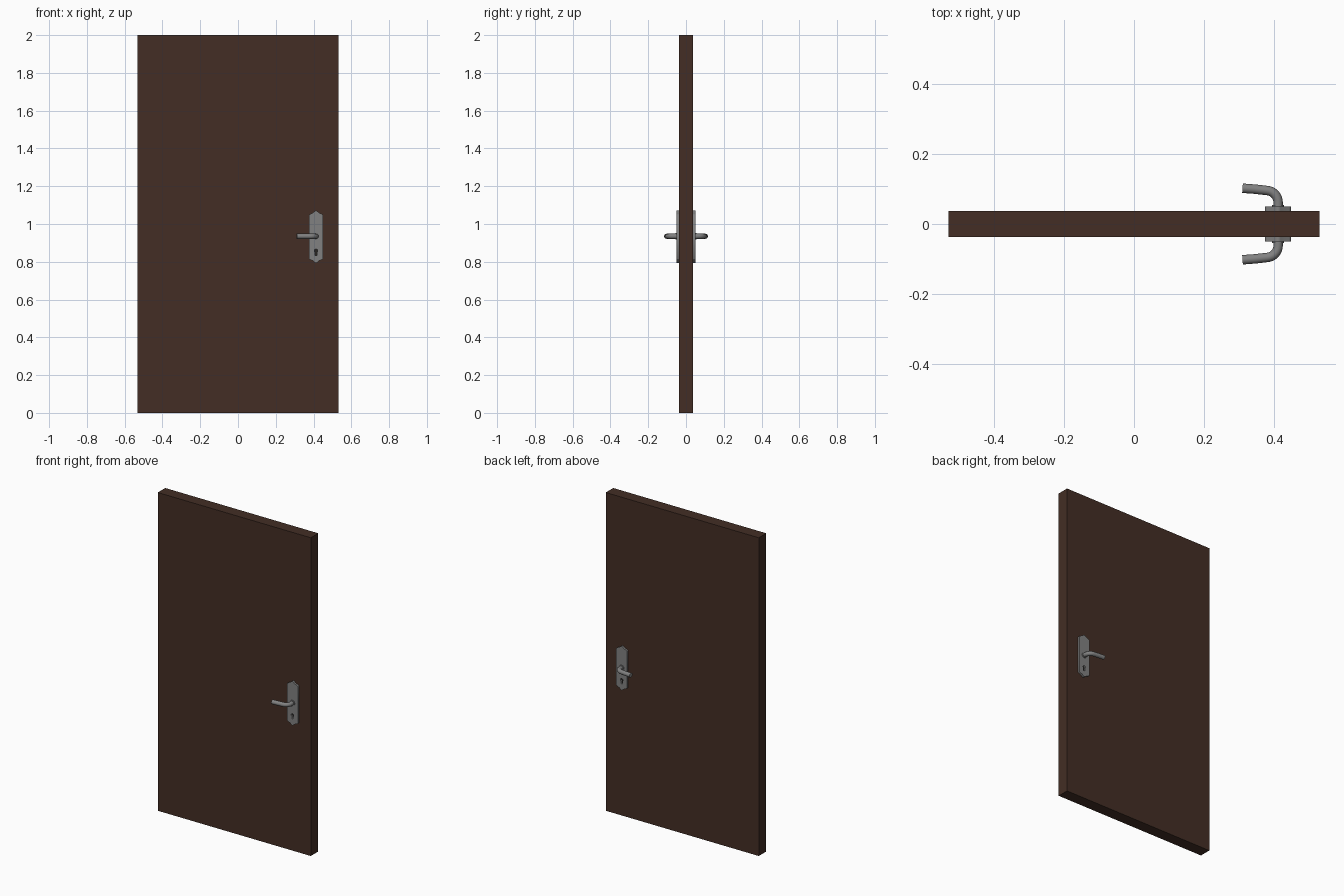
import bpy, math
from mathutils import Matrix

if "Cube" in bpy.data.objects:
    bpy.data.objects.remove(bpy.data.objects["Cube"])


def mat(name, col):
    m = bpy.data.materials.new(name)
    m.diffuse_color = (*col, 1)
    m.use_nodes = True
    m.node_tree.nodes["Principled BSDF"].inputs["Base Color"].default_value = m.diffuse_color
    return m


BROWN = mat("dark brown wood", (0.056, 0.027, 0.018))
STEEL = mat("grey steel", (0.22, 0.22, 0.22))
DARK = mat("dark keyhole", (0.02, 0.018, 0.016))
X, Z = 0.413, 0.935          # handle axis
FACE = 0.037                 # half thickness of the door


def box(name, size, loc, m):
    bpy.ops.mesh.primitive_cube_add(size=1, location=loc)
    o = bpy.context.object
    o.name = name
    o.scale = size
    bpy.ops.object.transform_apply(location=False, rotation=False, scale=True)
    o.data.materials.append(m)
    return o


def curve_mesh(name, splines, m, cyclic, **props):
    """Turn poly splines into a mesh: filled outline or round tube."""
    cu = bpy.data.curves.new(name, 'CURVE')
    for k, v in props.items():
        setattr(cu, k, v)
    for pts in splines:
        s = cu.splines.new('POLY')
        s.points.add(len(pts) - 1)
        for p, c in zip(s.points, pts):
            p.co = (*c, 1)
        s.use_cyclic_u = cyclic
    o = bpy.data.objects.new(name, cu)
    bpy.context.collection.objects.link(o)
    bpy.ops.object.select_all(action='DESELECT')
    o.select_set(True)
    bpy.context.view_layer.objects.active = o
    bpy.ops.object.convert(target='MESH')
    o = bpy.context.object
    o.name = name
    o.data.materials.clear()
    o.data.materials.append(m)
    return o


# door slab
box("door_slab", (1.064, 2 * FACE, 2), (0, 0, 1), BROWN)

# escutcheon outline: right half mirrored, stepped ogee points top and bottom
cz = 0.932
quarter = [(0.0375, 0.116), (0.031, 0.121), (0.016, 0.127), (0.007, 0.135)]
outline = quarter + [(0, 0.139)] + [(-x, z) for x, z in quarter[::-1]]
outline += [(x, -z) for x, z in outline[::-1]]
outline = [(x, z, 0) for x, z in outline]

# keyhole outline: round top with a slot below
kz = 0.858 - cz
hole = [(0.009 * math.sin(a), kz + 0.009 * math.cos(a), 0)
        for a in [math.radians(-150 + 300 * i / 14) for i in range(15)]]
hole += [(0.0045, kz - 0.024, 0), (-0.0045, kz - 0.024, 0)]

# lever path: out of the plate, round the elbow, along the grip
path = [(X, 0.04, Z), (X, 0.062, Z)]
for i in range(1, 9):
    a = math.radians(86 * i / 8)
    path.append((X - 0.034 * (1 - math.cos(a)), 0.062 + 0.034 * math.sin(a), Z))
path += [(0.345, 0.1, Z), (0.311, 0.1025, Z)]

for side, s in (("front", -1), ("back", 1)):
    plate = curve_mesh(side + "_plate", [outline, hole], STEEL, True,
                       dimensions='2D', fill_mode='BOTH', extrude=0.006)
    plate.data.transform(Matrix.Rotation(math.pi / 2, 4, 'X'))
    plate.location = (X, s * (FACE + 0.0065), cz)
    box(side + "_keyhole_back", (0.022, 0.002, 0.04),
        (X, s * (FACE + 0.001), cz + kz - 0.008), DARK)
    lever = curve_mesh(side + "_lever", [[(x, s * y, z) for x, y, z in path]],
                       STEEL, False, dimensions='3D', fill_mode='FULL',
                       bevel_depth=0.0135, bevel_resolution=4, use_fill_caps=True)
    bpy.ops.object.shade_smooth_by_angle(angle=math.radians(40))
    # round collar at the lever base
    bpy.ops.mesh.primitive_cylinder_add(vertices=24, radius=0.017, depth=0.006,
                                        location=(X, s * 0.0515, Z),
                                        rotation=(math.pi / 2, 0, 0))
    c = bpy.context.object
    c.name = side + "_collar"
    c.data.materials.append(STEEL)
    bpy.ops.object.shade_smooth_by_angle(angle=math.radians(40))
